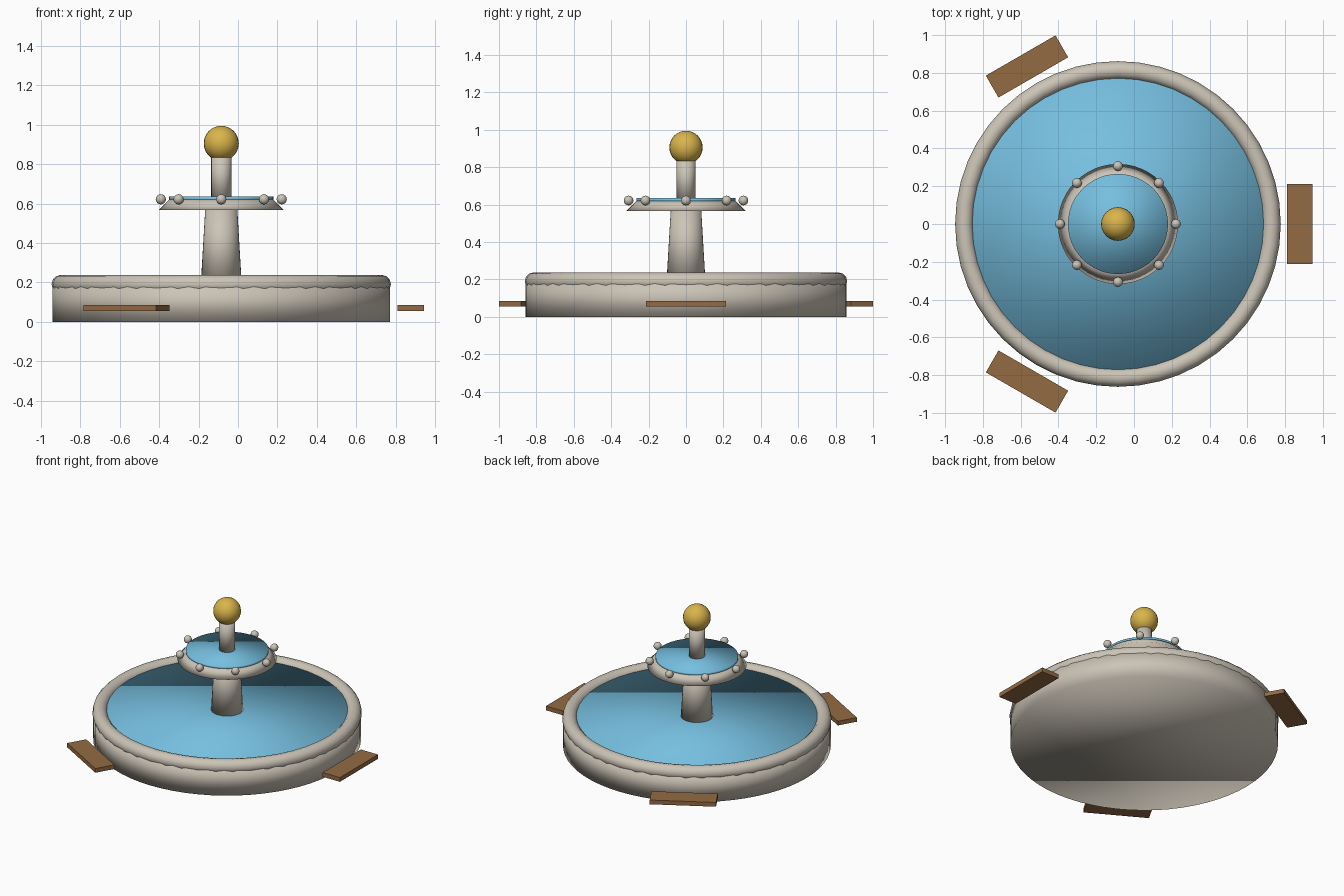
import bpy
import math

if "Cube" in bpy.data.objects:
    bpy.data.objects.remove(bpy.data.objects["Cube"])

CX = -0.085  # fountain axis


def material(name, rgb):
    m = bpy.data.materials.new(name)
    m.diffuse_color = (*rgb, 1.0)
    m.use_nodes = True
    m.node_tree.nodes["Principled BSDF"].inputs["Base Color"].default_value = m.diffuse_color
    return m


STONE = material("pale_stone", (0.60, 0.55, 0.47))
WATER = material("blue_water", (0.18, 0.52, 0.74))
GOLD = material("gold", (0.70, 0.46, 0.07))
WOOD = material("brown_wood", (0.29, 0.145, 0.055))


def finish(name, mat, smooth=True):
    ob = bpy.context.object
    ob.name = name
    ob.data.materials.append(mat)
    if smooth:
        bpy.ops.object.shade_smooth()
    return ob


def frustum(name, mat, r_low, r_high, z0, z1, sides):
    bpy.ops.mesh.primitive_cone_add(
        vertices=sides, radius1=r_low, radius2=r_high, depth=z1 - z0,
        location=(CX, 0, (z0 + z1) / 2))
    return finish(name, mat)


def ball(name, mat, r, loc, segs, rings):
    bpy.ops.mesh.primitive_uv_sphere_add(
        segments=segs, ring_count=rings, radius=r, location=loc)
    return finish(name, mat)


# Large basin with rounded rim and pool
frustum("basin", STONE, 0.857, 0.857, 0.0, 0.20, 64)
bpy.ops.mesh.primitive_torus_add(
    major_radius=0.814, minor_radius=0.048, major_segments=48,
    minor_segments=12, location=(CX, 0, 0.19))
finish("basin_rim", STONE)
frustum("pool_water", WATER, 0.775, 0.775, 0.19, 0.21, 64)

# Pedestal, upper dish and its water
frustum("pedestal", STONE, 0.104, 0.081, 0.19, 0.58, 32)
frustum("upper_dish", STONE, 0.318, 0.266, 0.567, 0.62, 48)
frustum("upper_water", WATER, 0.265, 0.265, 0.615, 0.635, 48)

# Small beads around the dish
for i in range(8):
    a = i * math.pi / 4
    ball(f"dish_bead_{i + 1}", STONE, 0.026,
         (CX + 0.307 * math.cos(a), 0.307 * math.sin(a), 0.622), 16, 8)

# Top post and golden ball
frustum("top_post", STONE, 0.051, 0.051, 0.62, 0.86, 24)
ball("golden_ball", GOLD, 0.089, (CX, 0, 0.906), 24, 16)

# Three plank benches around the basin
for i in range(3):
    a = i * math.tau / 3
    bpy.ops.mesh.primitive_cube_add(
        size=1, location=(CX + 0.963 * math.cos(a), 0.963 * math.sin(a), 0.07),
        rotation=(0, 0, a))
    bpy.context.object.scale = (0.134, 0.426, 0.03)
    finish(f"bench_{i + 1}", WOOD, smooth=False)
